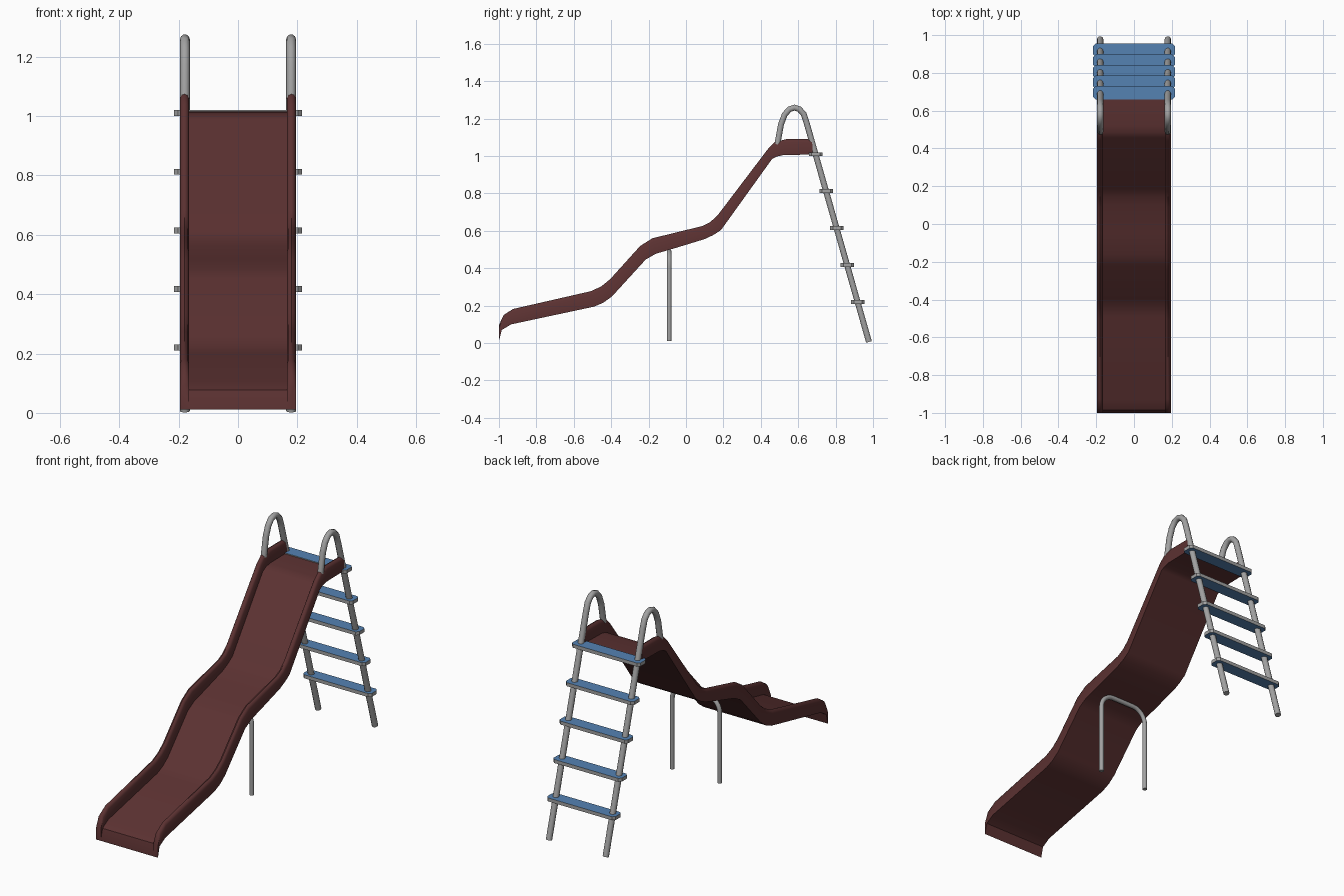
import bpy, bmesh, math

if "Cube" in bpy.data.objects:
    bpy.data.objects.remove(bpy.data.objects["Cube"])


def material(name, rgb):
    m = bpy.data.materials.new(name)
    m.diffuse_color = (*rgb, 1)
    m.use_nodes = True
    m.node_tree.nodes["Principled BSDF"].inputs["Base Color"].default_value = m.diffuse_color
    return m


RED = material("dark red plastic", (0.105, 0.031, 0.031))
GREY = material("grey metal", (0.36, 0.36, 0.36))
BLUE = material("blue tread", (0.09, 0.225, 0.45))


def activate(ob):
    bpy.ops.object.select_all(action='DESELECT')
    ob.select_set(True)
    bpy.context.view_layer.objects.active = ob


def mesh_object(name, bm, mats, smooth=True):
    bmesh.ops.recalc_face_normals(bm, faces=bm.faces)
    me = bpy.data.meshes.new(name)
    bm.to_mesh(me)
    bm.free()
    for m in mats:
        me.materials.append(m)
    ob = bpy.data.objects.new(name, me)
    bpy.context.collection.objects.link(ob)
    if smooth:
        activate(ob)
        bpy.ops.object.shade_smooth_by_angle(angle=math.radians(40))
    return ob


def tube(name, pts, radius):
    cu = bpy.data.curves.new(name, 'CURVE')
    cu.dimensions = '3D'
    cu.bevel_depth = radius
    cu.bevel_resolution = 3
    cu.use_fill_caps = True
    sp = cu.splines.new('POLY')
    sp.points.add(len(pts) - 1)
    for p, co in zip(sp.points, pts):
        p.co = (*co, 1)
    ob = bpy.data.objects.new(name, cu)
    bpy.context.collection.objects.link(ob)
    cu.materials.append(GREY)
    activate(ob)
    bpy.ops.object.convert(target='MESH')
    bpy.ops.object.shade_smooth_by_angle(angle=math.radians(50))


# Slide chute: side profile as (bottom y, bottom z, rim y, rim z)
profile = [
    (-1.0, .012, -1.0, .096), (-.985, .07, -.975, .15), (-.935, .10, -.925, .182),
    (-.49, .195, -.505, .278), (-.44, .217, -.45, .305), (-.395, .25, -.405, .342),
    (-.215, .447, -.245, .519), (-.16, .478, -.18, .56), (-.05, .51, -.05, .592),
    (.10, .556, .09, .626), (.145, .577, .13, .647), (.187, .604, .17, .684),
    (.46, .984, .44, 1.04), (.485, .997, .475, 1.075), (.52, 1.005, .535, 1.09),
    (.675, 1.008, .675, 1.09)]
# Cross-section half as (x, fraction of rim height)
half = [(.195, 0), (.195, .8), (.189, .95), (.18, 1), (.171, .95), (.165, .8), (.165, .09)]
section = half + [(-x, t) for x, t in reversed(half)]
bm = bmesh.new()
rings = [[bm.verts.new((x, by + (ty - by) * t, bz + (tz - bz) * t)) for x, t in section]
         for by, bz, ty, tz in profile]
n = len(section)
for a, b in zip(rings, rings[1:]):
    for i in range(n):
        j = (i + 1) % n
        bm.faces.new((a[i], a[j], b[j], b[i]))
bm.faces.new(rings[0])
bm.faces.new(rings[-1])
mesh_object("slide_chute", bm, [RED])


# Ladder legs with hooped handrails
def leg_y(z):
    return 0.98 - 0.285 * z


hoop = [(.644, 1.18), (.629, 1.225), (.606, 1.25), (.58, 1.259), (.553, 1.25),
        (.528, 1.222), (.508, 1.17), (.488, 1.06)]
for side, s in (("left", -1), ("right", 1)):
    x = .179 * s
    tube(side + "_ladder_rail", [(x, leg_y(.006), .006)] + [(x, y, z) for y, z in hoop], .0165)

# Ladder treads: chamfered planks, blue top and bottom, grey edges
for k in range(5):
    z = .22 + .1975 * k
    y = leg_y(z) + .002
    X, D, c, h = .216, .036, .014, .01
    outline = [(X, -D + c), (X, D - c), (X - c, D), (-X + c, D),
               (-X, D - c), (-X, -D + c), (-X + c, -D), (X - c, -D)]
    bm = bmesh.new()
    f = bm.faces.new([bm.verts.new((px, y + py, z - h)) for px, py in outline])
    ext = bmesh.ops.extrude_face_region(bm, geom=[f], use_keep_orig=True)
    for v in ext["geom"]:
        if isinstance(v, bmesh.types.BMVert):
            v.co.z += 2 * h
    bm.normal_update()
    for f in bm.faces:
        f.material_index = 1 if abs(f.normal.z) > .5 else 0
    mesh_object("ladder_tread_%d" % (k + 1), bm, [GREY, BLUE], smooth=False)

# Arched support under the middle of the chute
W, R, T, SY = .15, .08, .49, -.09
arc = [(W - R + R * math.cos(a), T - R + R * math.sin(a))
       for a in (math.pi / 2 * i / 6 for i in range(7))]
path = [(W, .012)] + arc
path += [(-x, z) for x, z in reversed(path)]
tube("support_arch", [(x, SY, z) for x, z in path], .0125)
